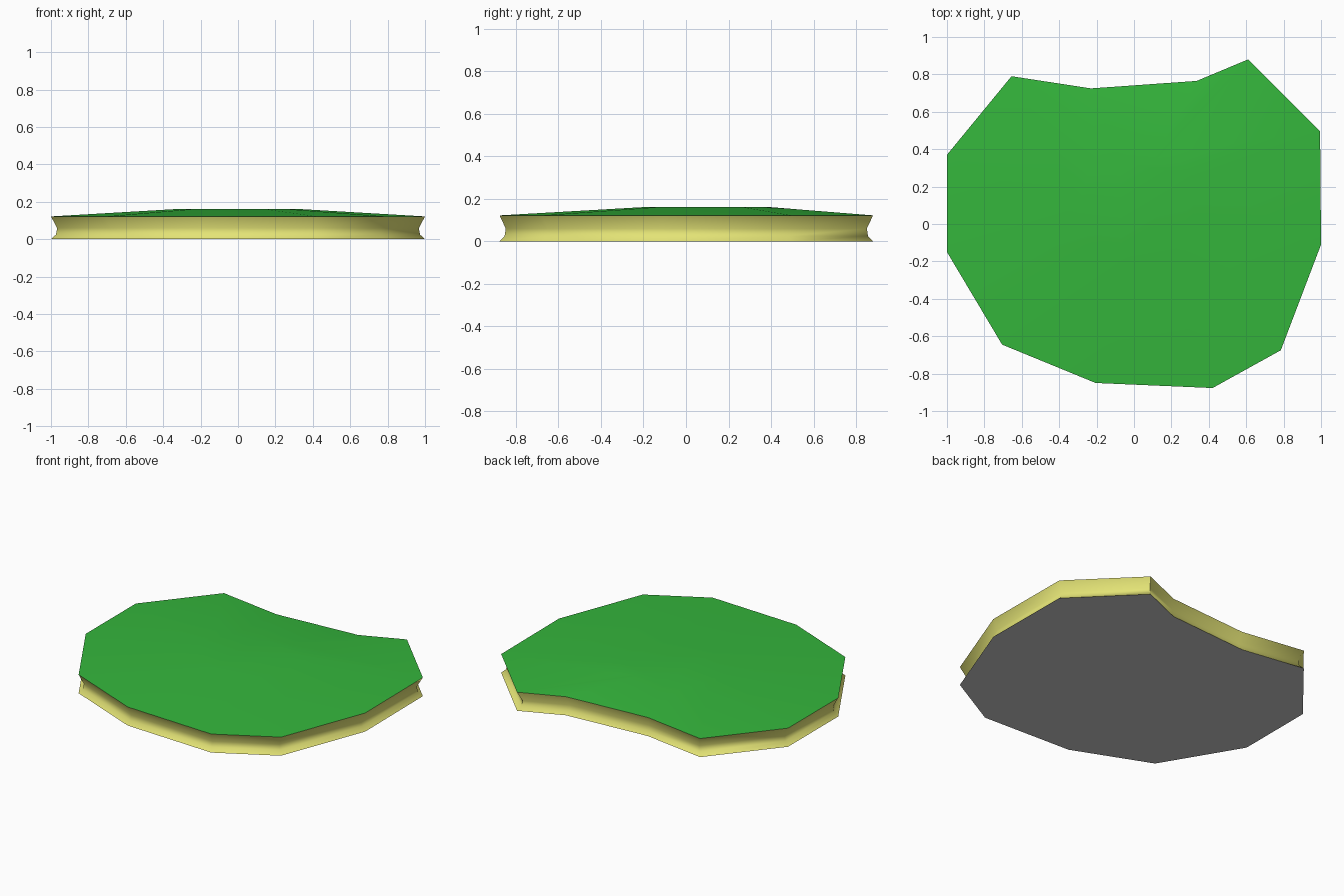
import bpy, bmesh, math

if "Cube" in bpy.data.objects:
    bpy.data.objects.remove(bpy.data.objects["Cube"])

# Ground-plan outline of the island, counter-clockwise
OUTLINE = [(-1, .37), (-1, -.15), (-.705, -.645), (-.205, -.85), (.42, -.877),
           (.785, -.675), (1, -.11), (.995, .495), (.61, .88), (.335, .765),
           (-.23, .725), (-.655, .79)]


def material(name, rgb):
    m = bpy.data.materials.new(name)
    m.diffuse_color = (*rgb, 1)
    m.use_nodes = True
    m.node_tree.nodes["Principled BSDF"].inputs["Base Color"].default_value = m.diffuse_color
    return m


def loft(name, rings, mats, cap_bottom, cap_top):
    """Join scaled copies of the outline; each ring is (scale, y shift, z)."""
    bm = bmesh.new()
    loops = [[bm.verts.new((x * s, y * s + dy, z)) for x, y in OUTLINE]
             for s, dy, z in rings]
    n = len(OUTLINE)
    for a, b in zip(loops, loops[1:]):
        for i in range(n):
            j = (i + 1) % n
            bm.faces.new((a[i], a[j], b[j], b[i]))
    if cap_bottom:
        bm.faces.new(loops[0][::-1]).material_index = 1
    if cap_top:
        bm.faces.new(loops[-1])
    me = bpy.data.meshes.new(name)
    bm.to_mesh(me)
    bm.free()
    for m in mats:
        me.materials.append(m)
    ob = bpy.data.objects.new(name, me)
    bpy.context.collection.objects.link(ob)
    bpy.ops.object.select_all(action='DESELECT')
    ob.select_set(True)
    bpy.context.view_layer.objects.active = ob
    bpy.ops.object.shade_smooth_by_angle(angle=math.radians(60))
    return ob


grass = material("grass green", (.035, .47, .045))
sand = material("sand yellow", (.77, .77, .18))
grey = material("underside grey", (.6, .6, .6))

# Waisted sandy rim with a flat grey underside
loft("sand_rim", [(1, 0, 0), (.973, 0, .025), (.967, 0, .06), (1, 0, .122)],
     [sand, grey], True, False)

# Gently domed grass top
loft("grass_top", [(1, 0, .122), (.32, .1, .162)], [grass], False, True)
